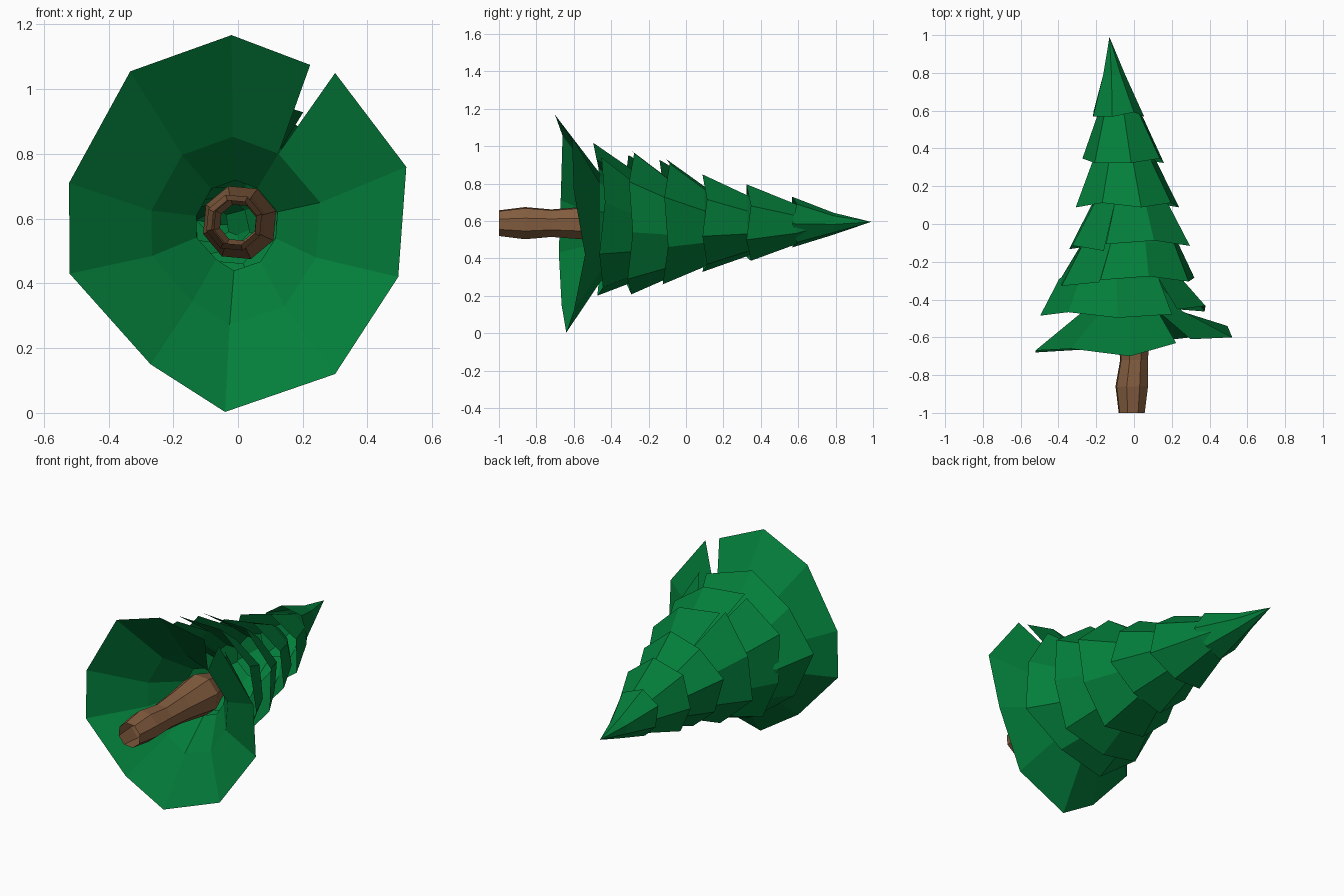
import bpy, bmesh, math

if "Cube" in bpy.data.objects:
    bpy.data.objects.remove(bpy.data.objects["Cube"])


def material(name, col):
    m = bpy.data.materials.new(name)
    m.diffuse_color = (*col, 1)
    m.use_nodes = True
    m.node_tree.nodes["Principled BSDF"].inputs["Base Color"].default_value = m.diffuse_color
    return m


GREEN = material("needles", (0.001, 0.21, 0.043))
BROWN = material("bark", (0.23, 0.11, 0.05))


def build(name, rings, mat, closed=False):
    """Skin a list of equal-length point rings with flat faces."""
    bm = bmesh.new()
    rows = [[bm.verts.new(p) for p in r] for r in rings]
    n = len(rows[0])
    for a, b in zip(rows, rows[1:]):
        for i in range(n if closed else n - 1):
            j = (i + 1) % n
            bm.faces.new((a[i], a[j], b[j], b[i]))
    bmesh.ops.remove_doubles(bm, verts=bm.verts, dist=0.0005)
    bmesh.ops.recalc_face_normals(bm, faces=bm.faces)
    me = bpy.data.meshes.new(name)
    bm.to_mesh(me)
    bm.free()
    me.materials.append(mat)
    ob = bpy.data.objects.new(name, me)
    bpy.context.collection.objects.link(ob)


def tier(name, rim, mid, top):
    """Split branch skirt: open rim, closed upper rings. mid/top = (cx, cz, y, scale)."""
    n = len(rim)
    cx = sum(p[0] for p in rim) / n
    cz = sum(p[2] for p in rim) / n
    rings = [rim]
    for mx, mz, y, s in (mid, top):
        ring = [(mx + (p[0] - cx) * s, y, mz + (p[2] - cz) * s) for p in rim]
        a, b = ring[0], ring[-1]
        ring[0] = ring[-1] = tuple((u + v) / 2 for u, v in zip(a, b))
        rings.append(ring)
    build(name, rings, GREEN)


# Lowest skirt, with the wide open split at its upper right
outline = [(.30, 1.05), (.52, .76), (.495, .42), (.30, .12), (-.04, .003), (-.27, .15),
           (-.52, .43), (-.522, .71), (-.333, 1.055), (-.02, 1.167), (.223, 1.075)]
ys = [-.61, -.60, -.54, -.60, -.64, -.665, -.68, -.67, -.66, -.70, -.63]
tier("branch_tier_1", [(x, y, z) for (x, z), y in zip(outline, ys)],
     (0, .585, -.46, .5), (0, .59, -.30, .24))

# Upper skirts: cx, cz, rx, rz, rim y, drop along the rim, sides, split angle, mid y, mid scale
specs = [(-.04, .603, .445, .405, -.44, .05, 9, 55, -.29, .74),
         (-.04, .595, .375, .40, -.285, .035, 9, 112, -.10, .71),
         (-.025, .595, .335, .35, -.095, .035, 8, 112, .10, .64),
         (-.035, .588, .275, .262, .10, 0, 8, 75, .33, .62),
         (-.055, .583, .225, .21, .335, 0, 7, 80, .59, .52),
         (-.09, .592, .14, .135, .58, 0, 7, 100, .79, .43)]
for k, (cx, cz, rx, rz, y, drop, n, a0, my, ms) in enumerate(specs):
    slit = 1 if drop else 0
    rim = []
    for i in range(n + 1):
        a = math.radians(a0 - slit - i * (360 - 2 * slit) / n)
        s = 0 if i == n and not drop else (-1) ** i       # wavy rim
        r = 1 + .03 * (s or 1)
        rim.append((cx + rx * r * math.cos(a), y - drop * i / n - .012 * (s or 1),
                    cz + rz * r * math.sin(a)))
    last = k == len(specs) - 1
    nx = specs[k + 1][0] if not last else -.13
    top = (-.13, .595, .99, 0) if last else (nx, .592, my + .1, ms * .55)
    tier(f"branch_tier_{k + 2}", rim, ((cx + nx) / 2, .592, my, ms), top)

# Hollow trunk, gently bulging and leaning
profile = [(-1, .072, -.012), (-.86, .09, -.012), (-.72, .077, 0), (-.56, .09, 0),
           (-.36, .118, .005), (-.26, .085, 0), (-.15, .058, 0)]
rings = [[(cx + r * math.cos(i * math.tau / 8 + .3), y, .588 + r * math.sin(i * math.tau / 8 + .3))
          for i in range(8)] for y, r, cx in profile]
build("trunk", rings, BROWN, True)
